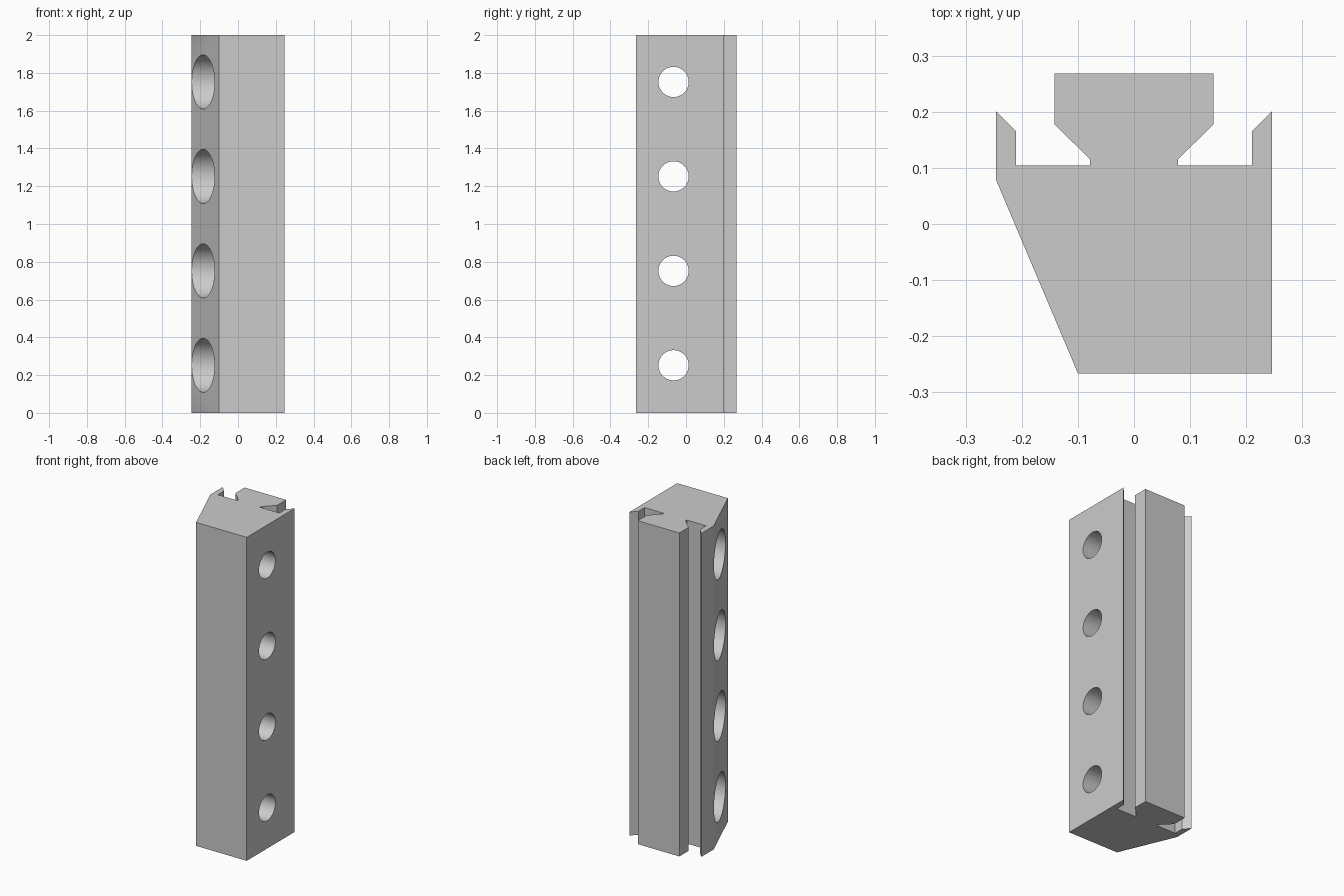
import bpy
import bmesh
import math
from mathutils import Matrix

cube = bpy.data.objects.get("Cube")
if cube:
    bpy.data.objects.remove(cube, do_unlink=True)

LENGTH = 2.0
HOLE_Y = -0.066
HOLE_HEIGHTS = [0.252 + 0.5 * i for i in range(4)]

steel = bpy.data.materials.new("plain_grey")
steel.use_nodes = True
GREY = (0.6, 0.6, 0.6, 1.0)
steel.diffuse_color = GREY
steel.node_tree.nodes["Principled BSDF"].inputs["Base Color"].default_value = GREY


def finish(name, bm):
    """Turn a bmesh into a linked object."""
    bmesh.ops.recalc_face_normals(bm, faces=bm.faces)
    mesh = bpy.data.meshes.new(name)
    bm.to_mesh(mesh)
    bm.free()
    mesh.materials.append(steel)
    obj = bpy.data.objects.new(name, mesh)
    bpy.context.collection.objects.link(obj)
    return obj


def bore_cutter(name, radius, x_start, x_end):
    """Row of cylinders lying along x, one for each screw hole."""
    bm = bmesh.new()
    for z in HOLE_HEIGHTS:
        place = (Matrix.Translation(((x_start + x_end) / 2, HOLE_Y, z))
                 @ Matrix.Rotation(math.pi / 2, 4, "Y"))
        bmesh.ops.create_cone(bm, cap_ends=True, segments=64, radius1=radius,
                              radius2=radius, depth=x_end - x_start, matrix=place)
    obj = finish(name, bm)
    obj.hide_render = True
    return obj


# Rail cross-section: one half of the dovetail key and side lip, then mirrored
half = [(0.142, 0.268), (0.142, 0.178), (0.078, 0.115), (0.078, 0.104),
        (0.21, 0.104), (0.21, 0.165), (0.246, 0.201)]
body = [(0.246, -0.266), (-0.1, -0.266), (-0.246, 0.079)]
profile = half + body + [(-x, y) for x, y in reversed(half)]

# Rail body, extruded upwards
bm = bmesh.new()
base = bm.faces.new([bm.verts.new((x, y, 0)) for x, y in profile])
top = bmesh.ops.extrude_face_region(bm, geom=[base], use_keep_orig=True)
bmesh.ops.translate(bm, vec=(0, 0, LENGTH),
                    verts=[v for v in top["geom"] if isinstance(v, bmesh.types.BMVert)])
rail = finish("clamp_rail", bm)

# Through holes and wide counterbores on the slanted side
cutters = [bore_cutter("screw_hole_cutter", 0.08, -0.5, 0.5),
           bore_cutter("counterbore_cutter", 0.143, -0.5, 0.04)]
for cutter in cutters:
    mod = rail.modifiers.new(cutter.name, "BOOLEAN")
    mod.operation = "DIFFERENCE"
    mod.solver = "EXACT"
    mod.object = cutter

# Bake the cuts, then drop the cutters
bpy.context.view_layer.objects.active = rail
rail.select_set(True)
for mod in list(rail.modifiers):
    bpy.ops.object.modifier_apply(modifier=mod.name)
for cutter in cutters:
    bpy.data.objects.remove(cutter, do_unlink=True)
bpy.ops.object.shade_smooth_by_angle(angle=math.radians(25))
